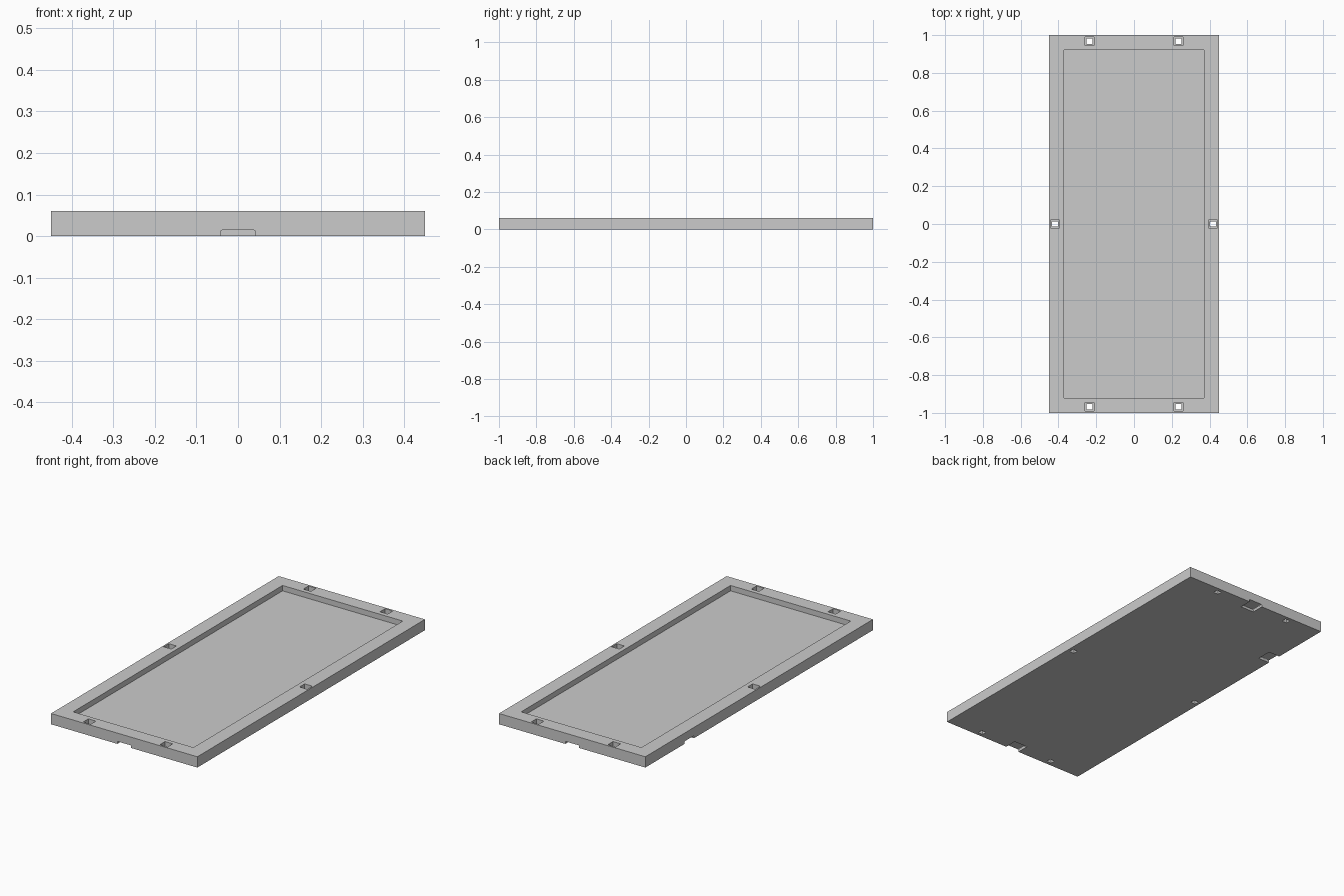
import bpy, bmesh
from mathutils import Matrix

if "Cube" in bpy.data.objects:
    bpy.data.objects.remove(bpy.data.objects["Cube"])

W, L, H = 0.90, 2.0, 0.06


def box(name, lo, hi, round_axis=None, radius=0.004):
    """Box from corner to corner; optionally round upper edges along one axis."""
    bm = bmesh.new()
    size = [b - a for a, b in zip(lo, hi)]
    mid = [(a + b) / 2 for a, b in zip(lo, hi)]
    bmesh.ops.create_cube(bm, size=1, matrix=Matrix.Translation(mid) @ Matrix.Diagonal((*size, 1)))
    if round_axis is not None:
        edges = [e for e in bm.edges
                 if abs((e.verts[0].co - e.verts[1].co)[round_axis]) > 1e-4
                 and all(v.co.z > mid[2] for v in e.verts)]
        bmesh.ops.bevel(bm, geom=edges, offset=radius, segments=3, profile=0.5, affect='EDGES')
    mesh = bpy.data.meshes.new(name)
    bm.to_mesh(mesh)
    bm.free()
    obj = bpy.data.objects.new(name, mesh)
    bpy.context.collection.objects.link(obj)
    return obj


def cut(target, cutter):
    """Subtract the cutter and remove it."""
    mod = target.modifiers.new("cut", 'BOOLEAN')
    mod.operation = 'DIFFERENCE'
    mod.solver = 'EXACT'
    mod.object = cutter
    bpy.context.view_layer.objects.active = target
    bpy.ops.object.modifier_apply(modifier=mod.name)
    bpy.data.objects.remove(cutter)


# Slab
tray = box("tray", (-W / 2, -L / 2, 0), (W / 2, L / 2, H))

# Shallow recess inside the rim
cut(tray, box("recess", (-0.37, -0.92, 0.03), (0.37, 0.92, 0.1)))

# Stepped square holes through the rim
holes = [(sx * 0.236, sy * 0.967) for sx in (-1, 1) for sy in (-1, 1)]
holes += [(-0.418, 0), (0.418, 0)]
for x, y in holes:
    for rx, ry, z in ((0.0235, 0.0225, 0.03), (0.015, 0.014, -0.05)):
        cut(tray, box("hole", (x - rx, y - ry, z), (x + rx, y + ry, 0.1)))

# Underside notches: front, back and left side
N, D, T = 0.042, 0.07, 0.014
cut(tray, box("notch", (-N, -1.1, -0.05), (N, -1 + D, T), 1))
cut(tray, box("notch", (-N, 1 - D, -0.05), (N, 1.1, T), 1))
cut(tray, box("notch", (-0.55, 0.615 - N, -0.05), (-W / 2 + D, 0.615 + N, T), 0))
